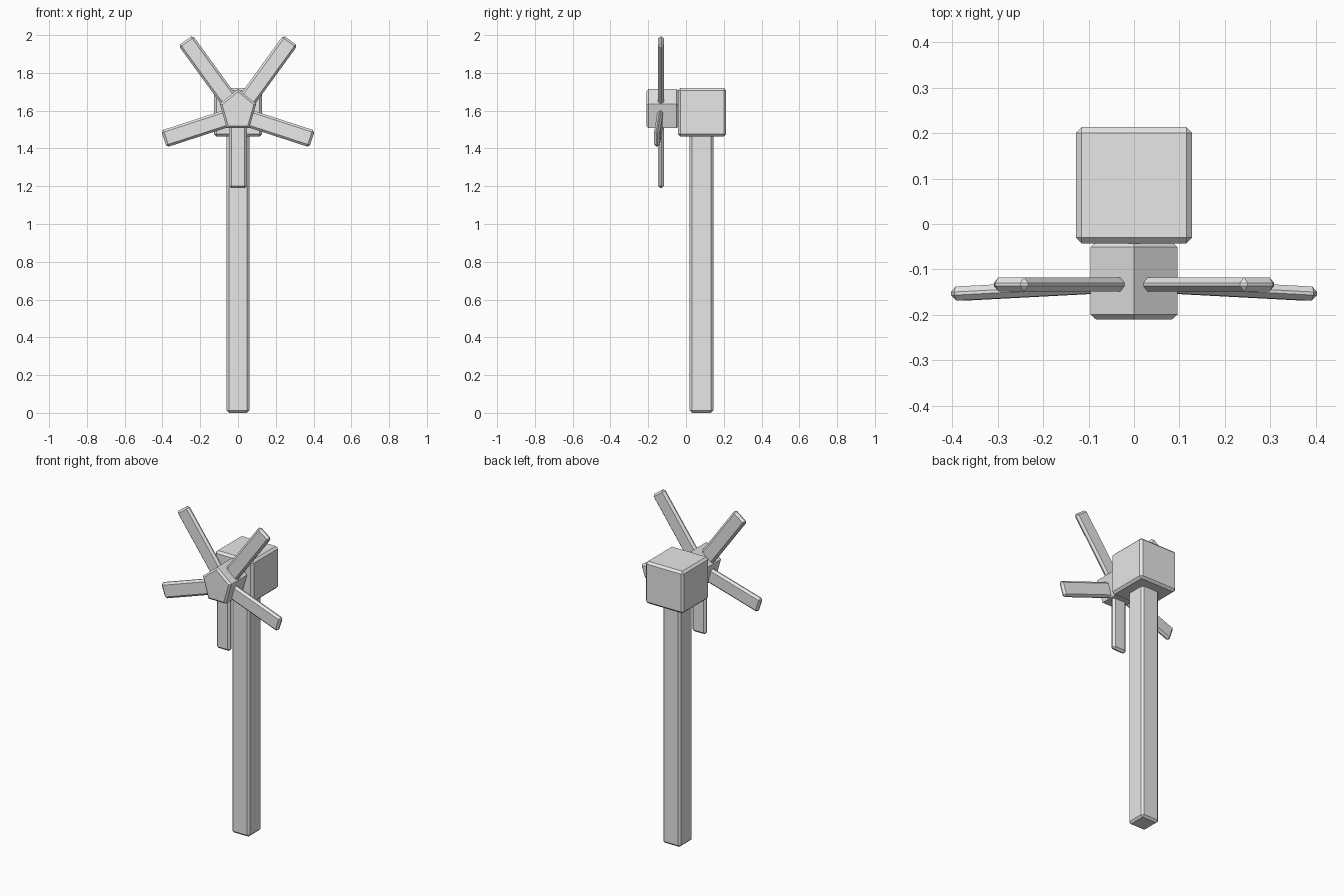
import bpy
import bmesh
import math
from mathutils import Matrix, Vector

cube = bpy.data.objects.get("Cube")
if cube:
    bpy.data.objects.remove(cube, do_unlink=True)

# One plain grey for every part
GREY = (0.8, 0.8, 0.8, 1.0)
grey = bpy.data.materials.new("plain_grey")
grey.use_nodes = True
grey.diffuse_color = GREY
grey.node_tree.nodes["Principled BSDF"].inputs["Base Color"].default_value = GREY


def finish(name, bm, matrix):
    bmesh.ops.recalc_face_normals(bm, faces=bm.faces)
    mesh = bpy.data.meshes.new(name)
    bm.to_mesh(mesh)
    bm.free()
    mesh.materials.append(grey)
    obj = bpy.data.objects.new(name, mesh)
    obj.matrix_world = matrix
    bpy.context.collection.objects.link(obj)
    return obj


def bevelled_box(name, size, matrix, bevel):
    """Box with a single flat chamfer on every edge."""
    bm = bmesh.new()
    bmesh.ops.create_cube(bm, size=1)
    bmesh.ops.scale(bm, vec=size, verts=bm.verts)
    bmesh.ops.bevel(bm, geom=bm.edges[:], offset=bevel, segments=1,
                    affect='EDGES', profile=0.5)
    return finish(name, bm, matrix)


# Tower and the housing on top of it
bevelled_box("tower", (0.12, 0.125, 1.50),
             Matrix.Translation((0, 0.082, 0.75)), 0.012)
bevelled_box("housing", (0.256, 0.256, 0.256),
             Matrix.Translation((0, 0.085, 1.592)), 0.013)

# Five-sided hub, corner up, chamfered around both end caps
bm = bmesh.new()
ring = []
for i in range(5):
    a = math.radians(90 + 72 * i)
    ring.append(bm.verts.new((0.101 * math.cos(a), -0.085, 0.115 * math.sin(a))))
front = bm.faces.new(ring)
ext = bmesh.ops.extrude_face_region(bm, geom=[front], use_keep_orig=True)
moved = [v for v in ext["geom"] if isinstance(v, bmesh.types.BMVert)]
bmesh.ops.translate(bm, vec=(0, 0.17, 0), verts=moved)
bmesh.ops.recalc_face_normals(bm, faces=bm.faces)
caps = [e for e in bm.edges if abs(e.verts[0].co.y - e.verts[1].co.y) < 1e-4]
bmesh.ops.bevel(bm, geom=caps, offset=0.011, segments=1,
                affect='EDGES', profile=0.5)
finish("hub", bm, Matrix.Translation((0, -0.125, 1.60)))

# Blades: name, angle clockwise from straight up, tip distance, forward lean
CENTRE = Vector((0, -0.133, 1.59))
BLADES = [
    ("upper_left_blade", 36, 0.472, 0.0),
    ("lower_left_blade", 108, 0.413, 0.05),
    ("bottom_blade", 180, 0.400, 0.0),
    ("lower_right_blade", 252, 0.413, 0.05),
    ("upper_right_blade", 324, 0.472, 0.0),
]
ROOT = 0.04
for name, angle, tip, lean in BLADES:
    drop = Vector((0, 0, -0.012 if lean else 0))
    matrix = (Matrix.Translation(CENTRE + drop)
              @ Matrix.Rotation(math.radians(angle), 4, 'Y')
              @ Matrix.Rotation(math.atan(lean), 4, 'X')
              @ Matrix.Translation((0, 0, (tip + ROOT) / 2)))
    bevelled_box(name, (0.093, 0.031, tip - ROOT), matrix, 0.012)
